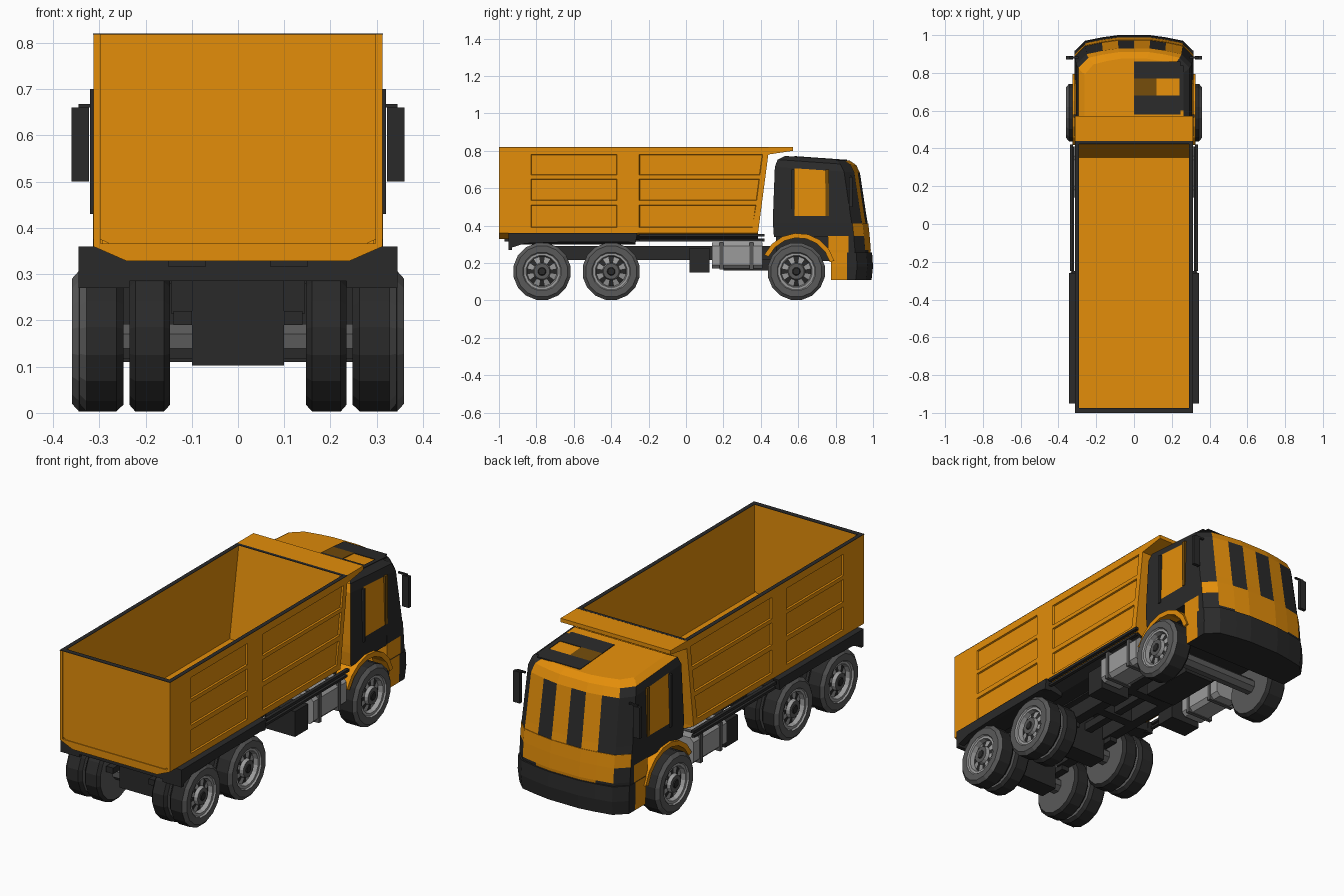
import bpy, bmesh, math

if "Cube" in bpy.data.objects:
    bpy.data.objects.remove(bpy.data.objects["Cube"])

# Colours
COL = [("orange_paint", (0.77, 0.27, 0.003)), ("black_plastic", (0.023, 0.023, 0.023)),
       ("tyre_grey", (0.10, 0.10, 0.10)), ("light_metal", (0.33, 0.33, 0.33)),
       ("brown_paint", (0.17, 0.07, 0.003))]
MATS = []
for n, c in COL:
    m = bpy.data.materials.new(n)
    m.diffuse_color = (*c, 1)
    m.use_nodes = True
    m.node_tree.nodes["Principled BSDF"].inputs["Base Color"].default_value = m.diffuse_color
    MATS.append(m)
ORANGE, BLACK, GREY, METAL, BROWN = range(5)


def finish(name, bm, mat=None, mirror=False, fix=True):
    if fix:
        bmesh.ops.recalc_face_normals(bm, faces=bm.faces)
    me = bpy.data.meshes.new(name)
    for f in bm.faces:
        if mat is not None:
            f.material_index = mat
    bm.to_mesh(me)
    bm.free()
    for m in MATS:
        me.materials.append(m)
    ob = bpy.data.objects.new(name, me)
    bpy.context.collection.objects.link(ob)
    if mirror:
        ob.modifiers.new("mirror", 'MIRROR').use_mirror_merge = False
    return ob


def prism(name, pts, axis, a, b, mat, mirror=False):
    """Extrude a 2D profile along an axis from a to b."""
    put = {'x': lambda p, t: (t, p[0], p[1]), 'y': lambda p, t: (p[0], t, p[1]),
           'z': lambda p, t: (p[0], p[1], t)}[axis]
    bm = bmesh.new()
    lo = [bm.verts.new(put(p, a)) for p in pts]
    hi = [bm.verts.new(put(p, b)) for p in pts]
    bm.faces.new(lo)
    bm.faces.new(hi)
    for i in range(len(pts)):
        j = (i + 1) % len(pts)
        bm.faces.new((lo[i], lo[j], hi[j], hi[i]))
    return finish(name, bm, mat, mirror)


def box(name, x, y, z, mat, mirror=False):
    return prism(name, [(x[0], y[0]), (x[1], y[0]), (x[1], y[1]), (x[0], y[1])], 'z', z[0], z[1], mat, mirror)


def lathe(name, prof, mats, cy, cz, n=16, mirror=True):
    """Spin an (x, radius) profile about the x direction; one material per ring, a pair alternates."""
    bm = bmesh.new()
    rings = [[bm.verts.new((x, cy + r * math.cos(2 * math.pi * (i + .5) / n),
                            cz + r * math.sin(2 * math.pi * (i + .5) / n))) for i in range(n)] for x, r in prof]
    for k in range(len(prof) - 1):
        for i in range(n):
            j = (i + 1) % n
            f = bm.faces.new((rings[k][i], rings[k][j], rings[k + 1][j], rings[k + 1][i]))
            m = mats[k]
            f.material_index = m[i % 2] if isinstance(m, tuple) else m
    for r, m in ((rings[0], mats[0]), (rings[-1], mats[-1])):
        bm.faces.new(r).material_index = m
    return finish(name, bm, None, mirror)


def loft(name, levels, sides, rule, slope_from=9):
    """Cab shell: stacked plan outlines (z, half width, front y, rear y)."""
    bm = bmesh.new()
    loops = []
    for z, w, f, r in levels:
        half = [(w, r)] + [(w, y) for y in sides] + [(w, f - .085), (w * .82, f - .03),
                                                     (w * .54, f - .012), (w * .27, f), (0, f)]
        full = half + [(-x, y) for x, y in reversed(half[:-1])]
        drop = .07 if z >= slope_from else 0
        loops.append([bm.verts.new((x, y, z - drop * (y - .46))) for x, y in full])
    n = len(loops[0])
    for a, b in zip(loops, loops[1:]):
        for i in range(n):
            j = (i + 1) % n
            bm.faces.new((a[i], a[j], b[j], b[i]))
    bm.faces.new(loops[0])
    bm.faces.new(loops[-1])
    bmesh.ops.recalc_face_normals(bm, faces=bm.faces)
    for f in bm.faces:
        f.material_index = rule(f.calc_center_median(), f.normal)
    return finish(name, bm)


# Dump body side sheets with recessed panels
bm = bmesh.new()
zs = [.36, .39, .51, .535, .65, .67, .78, .818]
front = lambda z: .385 + min(1, (z - .36) / .42) * .055
grid = [[bm.verts.new((.313, y, z)) for y in (-1, -.83, -.37, -.25, front(z) - .03, front(z))] for z in zs]
panels = []
for r in range(len(zs) - 1):
    for c in range(5):
        f = bm.faces.new((grid[r][c], grid[r][c + 1], grid[r + 1][c + 1], grid[r + 1][c]))
        if r in (1, 3, 5) and c in (1, 3):
            panels.append(f)
bm.normal_update()
bmesh.ops.inset_region(bm, faces=panels, thickness=.004, depth=-.008)
finish("body_side_panel", bm, ORANGE, True, False)

# Dump body walls, floor, tailgate, front lip and dark rim
prism("body_side_inner", [(-.99, .36), (.37, .36), (.43, .818), (-.99, .818)], 'x', .293, .303, ORANGE, True)
prism("body_floor", [(-.313, .366), (-.313, .36), (-.24, .328), (.24, .328), (.313, .36), (.313, .366)],
      'y', -1, .385, ORANGE)
prism("tailgate", [(-.297, .818), (-.297, .375), (-.235, .345), (.235, .345), (.297, .375), (.297, .818)],
      'y', -.996, -.975, ORANGE)
box("tailgate_post", (.297, .313), (-1, -.975), (.36, .818), ORANGE, True)
prism("body_front_wall", [(.385, .36), (.44, .78), (.44, .818), (.425, .818), (.35, .36)], 'x', -.313, .313, ORANGE)
prism("body_lip", [(.44, .78), (.572, .80), (.572, .82), (.44, .82)], 'x', -.313, .313, ORANGE)
box("rim_side", (.292, .3135), (-1, .44), (.818, .82), BLACK, True)
box("rim_rear", (-.313, .313), (-1, -.974), (.818, .82), BLACK)
box("rim_front", (-.313, .313), (.424, .44), (.818, .8205), BLACK)

# Chassis
box("frame_rail", (.09, .145), (-.70, .8), (.215, .29), BLACK, True)
box("subframe", (.07, .15), (-.97, .42), (.315, .33), BLACK, True)
prism("body_underside", [(-.30, .352), (-.235, .322), (.235, .322), (.30, .352)], 'y', -.95, .384, BLACK)
for i, y in enumerate((-.58, -.15, .1, .4)):
    box(f"cross_member_{i}", (-.1, .1), (y - .025, y + .025), (.215, .29), BLACK)
prism("rear_mudguard", [(-.94, .36), (-.94, .28), (-.86, .305), (-.36, .322), (-.27, .305), (-.26, .36)],
      'x', .312, .345, BLACK, True)
prism("mudguard_deck", [(.235, .33), (.235, .30), (.32, .312), (.345, .312), (.345, .355), (.312, .358)],
      'y', -.94, -.27, BLACK, True)
prism("mudguard_flap", [(.235, .33), (.235, .27), (.345, .27), (.345, .36), (.31, .36)],
      'y', -.95, -.93, BLACK, True)
box("side_rail_upper", (.322, .34), (-.25, .42), (.342, .356), BLACK, True)
box("side_rail_lower", (.318, .335), (-.25, .41), (.316, .328), BLACK, True)
box("tail_cross_plate", (-.24, .24), (-.95, -.93), (.285, .33), BLACK)

# Tanks and boxes beside the frame
prism("fuel_tank", [(.19, .19), (.21, .17), (.31, .17), (.33, .19), (.33, .29), (.31, .31), (.21, .31), (.19, .29)],
      'y', .14, .41, METAL, True)
for i, y in enumerate((.19, .35)):
    box(f"tank_strap_{i}", (.186, .334), (y - .01, y + .01), (.166, .313), GREY, True)
box("battery_box", (.14, .31), (.02, .125), (.15, .28), BLACK, True)
box("gearbox", (-.085, .085), (.2, .5), (.16, .29), BLACK)
box("engine_block", (-.2, .2), (.48, .8), (.21, .35), BLACK)

# Axles
for tag, y in (("front", .59), ("middle", -.40), ("rear", -.77)):
    lathe(f"{tag}_axle", [(-.27, .04), (.27, .04)], [GREY], y, .155, 8, False)
    if tag != "front":
        box(f"{tag}_differential", (-.10, .10), (y - .05, y + .05), (.102, .32), BLACK)
        box(f"{tag}_spring", (.1, .14), (y - .1, y + .1), (.19, .22), BLACK, True)
box("drive_shaft", (-.02, .02), (-.77, .2), (.225, .265), BLACK)


# Wheels: outer ones with spoked rims, inner twins at the back
def outer(a, b):
    return [(a, .085), (a, .14), (a + .015, .155), (b - .015, .155), (b, .138), (b, .104), (b - .008, .099),
            (b - .008, .086), (b - .03, .08), (b - .022, .047), (b - .004, .042), (b - .004, .022), (b, .018)]


outer_m = [GREY, BLACK, BLACK, GREY, GREY, METAL, METAL, METAL, (METAL, BLACK), METAL, GREY, BLACK]
inner = [(.147, .085), (.147, .14), (.16, .155), (.222, .155), (.235, .14), (.235, .085)]
for tag, y in (("front", .59), ("middle", -.40), ("rear", -.77)):
    lathe(f"{tag}_wheel", outer(.248, .359 if tag == "front" else .343), outer_m, y, .155)
    if tag != "front":
        lathe(f"{tag}_inner_wheel", inner, [GREY, BLACK, BLACK, BLACK, GREY], y, .155)


# Cab shell: striped windscreen, dark pillars, orange door windows
def cab_rule(c, n):
    if c.x > .25 and .5 < c.y < .86 and c.z > .73:
        return BLACK
    if n.z > .6 or n.y < -.5:
        return ORANGE
    if c.z < .43 and c.y > .9:
        return ORANGE
    if abs(c.x) < .27 and c.y > .86:
        return (BLACK, ORANGE)[int((c.x + .25) / .083) % 2] if .43 < c.z < .69 else ORANGE
    return ORANGE if .58 < c.y < .77 and .45 < c.z < .70 else BLACK


loft("cab_shell", [(.34, .312, .978, .47), (.41, .314, .972, .465), (.45, .313, .965, .465), (.715, .306, .93, .475),
                   (.755, .295, .91, .49), (.777, .262, .875, .53)], (.58, .76, .80), cab_rule, .7)


# Lower nose: orange front panel and door foot, dark corners and bumper
def nose_rule(c, n):
    if c.y < .87:
        return ORANGE if c.z < .34 else BLACK
    return ORANGE if abs(c.x) < .2 or (c.z > .34 and c.y > .9) or (c.z > .26 and abs(c.x) < .25) else BLACK


loft("cab_nose", [(.23, .312, .985, .76), (.27, .314, .988, .76), (.345, .314, .982, .76), (.41, .314, .975, .76)],
     (.87,), nose_rule)
loft("bumper", [(.11, .312, .992, .775), (.18, .316, 1.0, .775), (.255, .316, .995, .775)], (.86,),
     lambda c, n: ORANGE if c.y < .86 and abs(c.x) > .2 else BLACK)

# Front wheel arches
arch = [(math.radians(t), r) for r, ts in ((.20, range(15, 160, 20)), (.175, range(155, 14, -20))) for t in ts]
prism("front_wheel_arch", [(.60 + r * math.cos(t), .16 + r * math.sin(t)) for t, r in arch], 'x', .24, .326, ORANGE, True)

# Roof patches, mirrors, door details
roof = lambda y: .777 - .07 * (y - .46)
for name, x, y, m in (("roof_patch_rear", (0, .245), (.58, .68), BLACK), ("roof_patch_front", (0, .245), (.77, .86), BLACK),
                      ("roof_patch_brown", (0, .12), (.68, .77), BROWN), ("roof_patch_edge", (.24, .262), (.6, .84), BLACK)):
    prism(name, [(y[0], roof(y[0]) - .003), (y[1], roof(y[1]) - .003), (y[1], roof(y[1]) + .003),
                 (y[0], roof(y[0]) + .003)], 'x', x[0], x[1], m)
box("mirror", (.322, .36), (.872, .89), (.50, .66), BLACK, True)
box("mirror_arm", (.295, .345), (.876, .886), (.66, .668), BLACK, True)
box("window_trim", (.306, .316), (.745, .765), (.45, .70), BROWN, True)
box("door_pillar", (.306, .32), (.565, .58), (.43, .70), BLACK, True)
